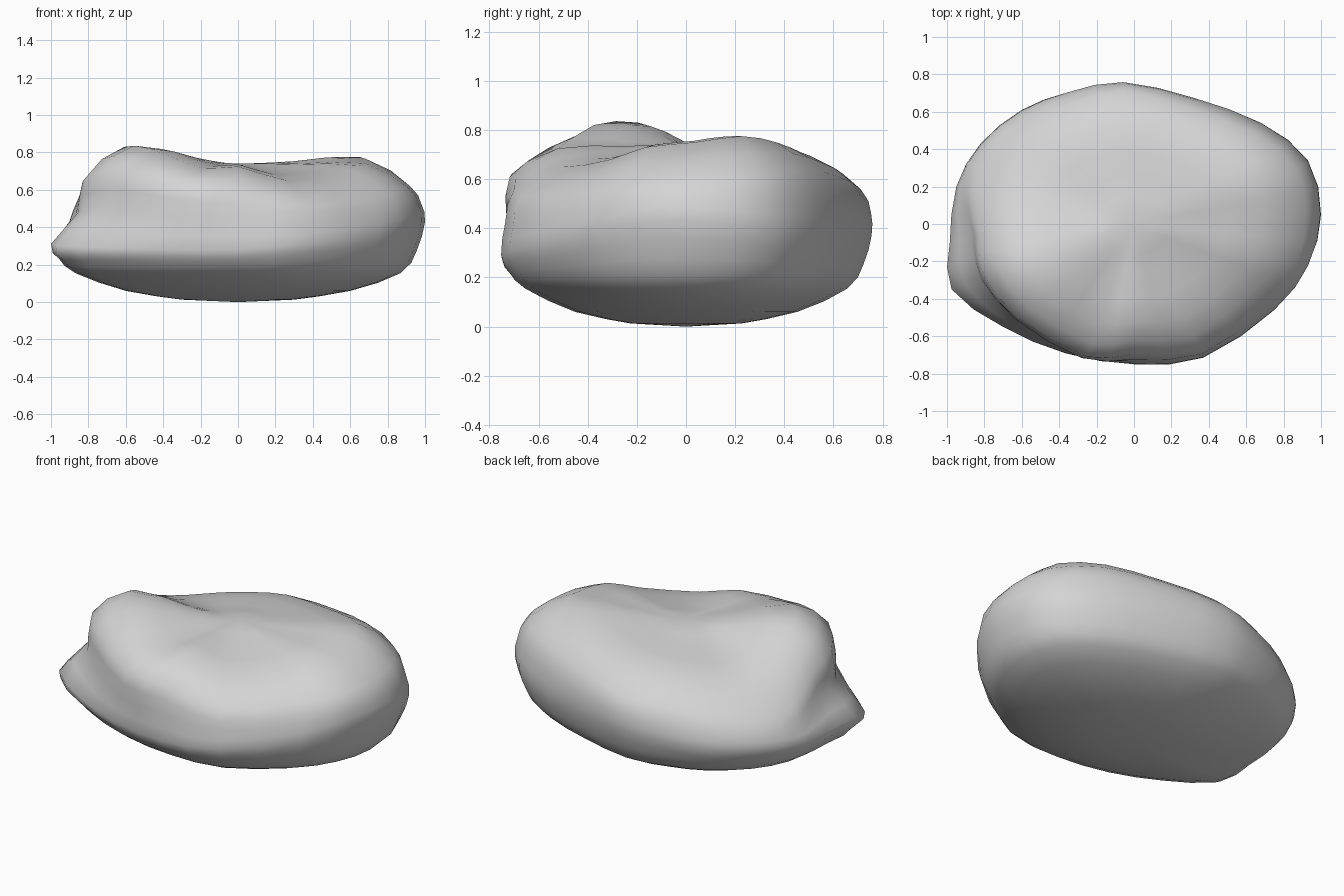
import bpy, bmesh
from mathutils import Vector

if "Cube" in bpy.data.objects:
    bpy.data.objects.remove(bpy.data.objects["Cube"])

# Widest belt of the boulder, counter-clockwise from +x
belt = [(1, .05, .43), (.93, .34, .4), (.68, .54, .38), (.32, .67, .37),
        (-.06, .755, .37), (-.35, .705, .35), (-.6, .61, .33), (-.82, .43, .32),
        (-.95, .2, .31), (-.985, -.1, .32), (-.975, -.35, .3), (-.7, -.55, .29),
        (-.37, -.69, .28), (0, -.75, .28), (.37, -.715, .31), (.75, -.46, .36),
        (.93, -.22, .42)]
# Upper shoulder, matching the belt points
shoulder = [(.92, .05, .62), (.87, .3, .63), (.64, .49, .64), (.3, .62, .61),
            (-.05, .71, .56), (-.32, .65, .54), (-.55, .55, .51), (-.75, .39, .48),
            (-.85, .18, .5), (-.83, -.05, .61), (-.81, -.26, .67), (-.62, -.5, .7),
            (-.25, -.71, .62), (0, -.695, .6), (.35, -.67, .53), (.7, -.41, .57),
            (.87, -.22, .6)]
# Heights of the top around its inner ring: raised crest, front bump, side lobe
crown = [.75, .775, .75, .71, .68, .66, .64, .63, .67, .76, .83, .82, .715, .725, .65, .68, .73]
# Outward bulge of the wall between belt and shoulder (negative is a hollow)
bulge = [.02, .02, .02, .025, .02, .02, .02, .02, .01, -.04, -.07, -.03, 0, .01, .01, .02, .02]


def spline(p0, p1, p2, p3, t):
    return p1 + .5 * t * (p2 - p0 + t * (2 * p0 - 5 * p1 + 4 * p2 - p3
                                         + t * (3 * (p1 - p2) + p3 - p0)))


def ring(points, f, z=None):
    return [Vector((p[0] * f, p[1] * f, p[2] if z is None else z)) for p in points]


def smooth_loop(r):
    n = len(r)
    return [spline(r[i - 1], r[i], r[(i + 1) % n], r[(i + 2) % n], t)
            for i in range(n) for t in (0, .5)]


# Control rings from the underside up to the crown
wall = []
for a, b, k in zip(ring(belt, 1), ring(shoulder, 1), bulge):
    m = (a + b) / 2
    wall.append(m + Vector((m.x, m.y, 0)).normalized() * k)
inner = [Vector((p[0] * .75, p[1] * .75, z)) for p, z in zip(shoulder, crown)]
core = [Vector((p[0] * .36, p[1] * .36, .6 * .74 + .4 * z)) for p, z in zip(shoulder, crown)]
lip = [Vector((p[0] * .955, p[1] * .955, .11 + .38 * p[2])) for p in belt]
controls = [smooth_loop(r) for r in (
    ring(belt, .3, .013), ring(belt, .6, .06), ring(belt, .87, .155), lip, ring(belt, 1),
    wall, ring(shoulder, 1), inner, core, ring(shoulder, .12, .742))]

# Refine between the rings
n = len(controls[0])
rings = []
last = len(controls) - 1
for j in range(last):
    quad = [controls[max(0, min(last, j + d))] for d in (-1, 0, 1, 2)]
    for t in (0, .5):
        rings.append([spline(*(q[i] for q in quad), t) for i in range(n)])
rings.append(controls[-1])

# Skin the boulder
bm = bmesh.new()
rows = [[bm.verts.new(p) for p in r] for r in rings]
for lo, hi in zip(rows, rows[1:]):
    for i in range(n):
        k = (i + 1) % n
        bm.faces.new((lo[i], lo[k], hi[k], hi[i]))
bottom, top = bm.verts.new((0, 0, 0)), bm.verts.new((0, 0, .742))
for i in range(n):
    k = (i + 1) % n
    bm.faces.new((bottom, rows[0][k], rows[0][i]))
    bm.faces.new((top, rows[-1][i], rows[-1][k]))
for f in bm.faces:
    f.smooth = True
mesh = bpy.data.meshes.new("boulder")
bm.to_mesh(mesh)
bm.free()

stone = bpy.data.materials.new("grey stone")
stone.diffuse_color = (.66, .66, .66, 1)
stone.use_nodes = True
stone.node_tree.nodes["Principled BSDF"].inputs["Base Color"].default_value = stone.diffuse_color
mesh.materials.append(stone)
bpy.context.collection.objects.link(bpy.data.objects.new("boulder", mesh))
